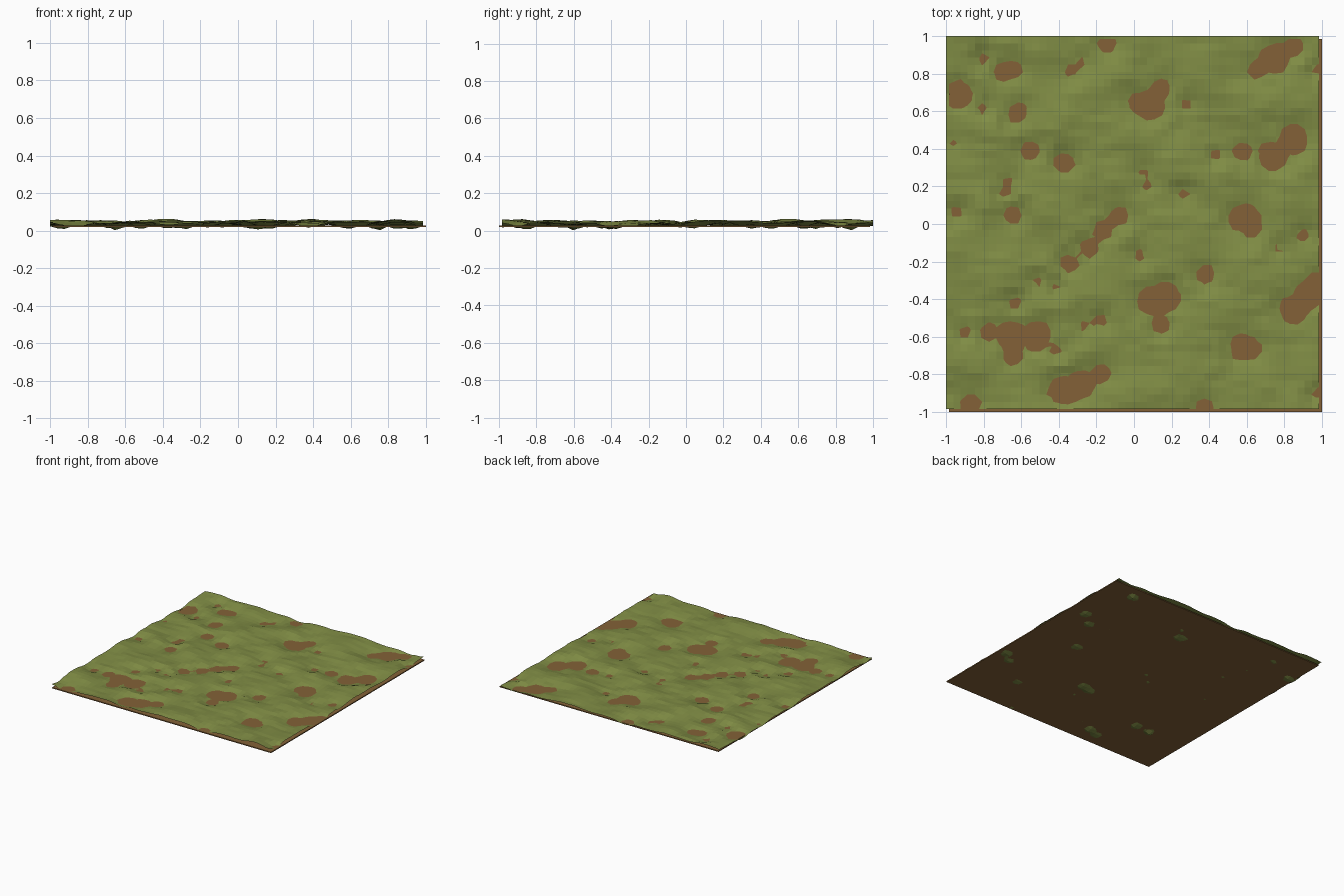
import bpy
import bmesh
import math
from mathutils import Vector, noise

default_cube = bpy.data.objects.get("Cube")
if default_cube:
    bpy.data.objects.remove(default_cube, do_unlink=True)

SOIL_TOP = 0.028
SOIL_BOTTOM = 0.02
CELLS = 52


def make_material(name, colour):
    mat = bpy.data.materials.new(name)
    mat.use_nodes = True
    mat.diffuse_color = (*colour, 1)
    mat.node_tree.nodes["Principled BSDF"].inputs["Base Color"].default_value = (*colour, 1)
    return mat


def add_object(name, bm, mat):
    mesh = bpy.data.meshes.new(name)
    bm.to_mesh(mesh)
    bm.free()
    mesh.materials.append(mat)
    obj = bpy.data.objects.new(name, mesh)
    bpy.context.scene.collection.objects.link(obj)
    return obj


grass_green = make_material("grass green", (0.22, 0.27, 0.06))
soil_brown = make_material("soil brown", (0.23, 0.12, 0.038))

# Centres of the bare soil hollows in hundredths of a unit, grouped by size
small_hollows = [
    (-80, 88), (-80, 62), (-97, 43), (-95, 7), (7, 21), (5, 28), (27, 16),
    (27, 64), (44, 37), (90, -6), (77, -13), (3, -17), (-42, -33), (-51, -31),
    (-63, -42), (-26, -54), (-18, -52), (-90, -57), (-42, -67), (98, 83),
    (-28, 86), (-34, 81), (-67, 23), (-69, 17), (98, -90),
]
medium_hollows = [
    (-70, 81), (-64, 82), (-62, 59), (-55, 39), (-37, 33), (-14, 96),
    (2, 64), (14, 73), (66, 83), (85, 94), (58, 38), (-65, 5), (62, -3),
    (-8, 4), (-17, -3), (-24, -12), (-34, -21), (38, -28), (14, -53),
    (-77, -58), (-64, -70), (-18, -80), (-87, -96), (37, -98), (97, -31),
]
large_hollows = [
    (-94, 69), (9, 63), (75, 88), (74, 36), (85, 45), (59, 3), (9, -41),
    (17, -39), (-65, -60), (-52, -59), (59, -66), (-38, -89), (-28, -85),
    (85, -46), (92, -38),
]
hollows = [(x / 100, y / 100, radius)
           for radius, group in ((0.036, small_hollows), (0.059, medium_hollows),
                                 (0.086, large_hollows))
           for x, y in group]


def ground_height(x, y):
    """Rolling turf that sinks through the soil slab inside each hollow."""
    edge = min(math.hypot(x - hx, y - hy) - radius for hx, hy, radius in hollows)
    edge += 0.018 * noise.noise(Vector((x * 11, y * 11, 4)))
    if edge < 0:
        return max(0, SOIL_TOP + 0.06 * edge - 3 * edge * edge)
    broad = noise.noise(Vector((x * 4, y * 5, 1)))
    fine = noise.noise(Vector((x * 9, y * 15, 2)))
    rolling = (0.018 * broad + 0.007 * fine) * min(1, edge / 0.07)
    rise = 0.021 * (1 - math.exp(-edge / 0.05))
    return max(SOIL_TOP + 0.002, SOIL_TOP + rise + rolling)


# Turf sheet, faceted, slightly offset from the soil beneath
bm = bmesh.new()
bmesh.ops.create_grid(bm, x_segments=CELLS, y_segments=CELLS, size=0.9925)
for vert in bm.verts:
    vert.co.x -= 0.0075
    vert.co.y += 0.0075
    vert.co.z = ground_height(vert.co.x, vert.co.y)
add_object("grass_turf", bm, grass_green)

# Thin flat soil slab
bm = bmesh.new()
bmesh.ops.create_cube(bm, size=1)
for vert in bm.verts:
    vert.co.x = vert.co.x * 1.985 + 0.0075
    vert.co.y = vert.co.y * 1.985 - 0.0075
    vert.co.z = SOIL_TOP if vert.co.z > 0 else SOIL_BOTTOM
add_object("soil_slab", bm, soil_brown)
